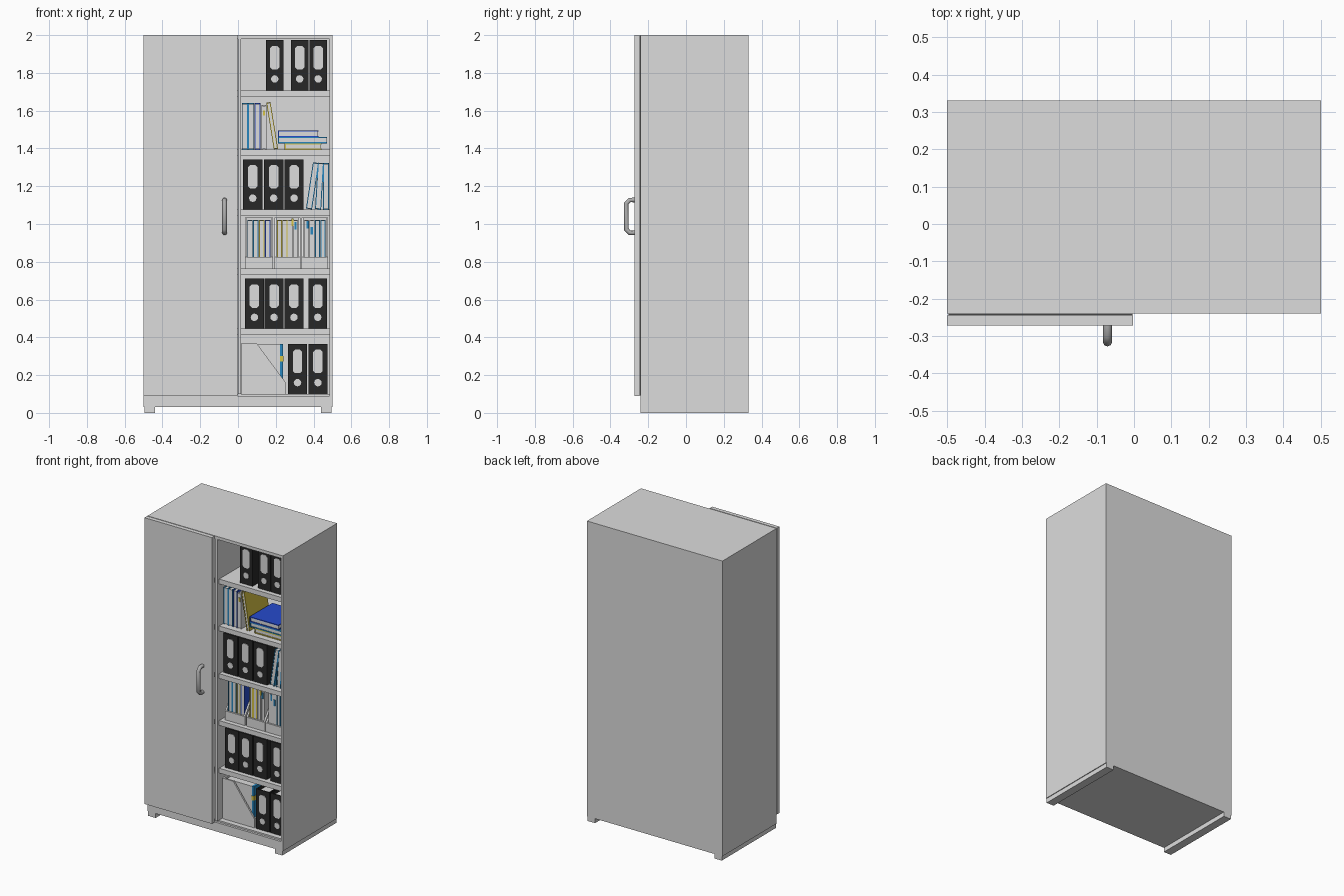
import bpy, bmesh, math
from mathutils import Matrix, Vector

if "Cube" in bpy.data.objects:
    bpy.data.objects.remove(bpy.data.objects["Cube"])


def material(name, r, g, b):
    m = bpy.data.materials.new(name)
    m.diffuse_color = (r, g, b, 1)
    m.use_nodes = True
    m.node_tree.nodes["Principled BSDF"].inputs["Base Color"].default_value = m.diffuse_color
    return m


GREY = material("light_grey", 0.72, 0.72, 0.72)
BLACK = material("black", 0.02, 0.02, 0.02)
CYAN = material("cyan_blue", 0.02, 0.24, 0.52)
BLUE = material("deep_blue", 0.02, 0.07, 0.6)
YELLOW = material("yellow", 0.68, 0.55, 0.06)
METAL = material("handle_grey", 0.42, 0.42, 0.42)
SEAM = material("dark_seam", 0.06, 0.06, 0.06)


def build(name, parts, loc=(0, 0, 0), rot=(0, 0, 0)):
    """parts: (points of an outline, extrusion vector, material) prisms."""
    bm = bmesh.new()
    mats = []
    for pts, vec, mat in parts:
        if mat not in mats:
            mats.append(mat)
        a = [bm.verts.new(p) for p in pts]
        b = [bm.verts.new(Vector(p) + Vector(vec)) for p in pts]
        n = len(a)
        faces = [bm.faces.new(a), bm.faces.new(b[::-1])]
        for i in range(n):
            j = (i + 1) % n
            faces.append(bm.faces.new((a[j], a[i], b[i], b[j])))
        for f in faces:
            f.material_index = mats.index(mat)
    bmesh.ops.recalc_face_normals(bm, faces=bm.faces)
    me = bpy.data.meshes.new(name)
    bm.to_mesh(me)
    bm.free()
    for m in mats:
        me.materials.append(m)
    ob = bpy.data.objects.new(name, me)
    ob.location, ob.rotation_euler = loc, rot
    bpy.context.collection.objects.link(ob)
    return ob


def box(x0, x1, y0, y1, z0, z1, mat=GREY):
    return ([(x0, y0, z0), (x1, y0, z0), (x1, y1, z0), (x0, y1, z0)], (0, 0, z1 - z0), mat)


def binder(x, z, w, h=0.265, y=-0.19, d=0.3):
    """Black lever-arch file with spine label and finger hole."""
    cx, lw, l0, l1, c = w / 2, 0.025, h - 0.155, h - 0.03, 0.012
    label = [(cx - lw, l0 + c), (cx - lw + c, l0), (cx + lw - c, l0), (cx + lw, l0 + c),
             (cx + lw, l1 - c), (cx + lw - c, l1), (cx - lw + c, l1), (cx - lw, l1 - c)]
    disc = [(cx + 0.02 * math.cos(i * math.pi / 6), 0.06 + 0.02 * math.sin(i * math.pi / 6)) for i in range(12)]
    t = 0.007
    parts = [box(0, w, 0, t, 0, h, BLACK), box(0, t, t, d, 0, h, BLACK),
             box(w - t, w, t, d, 0, h, BLACK), box(t, w - t, 0.03, d - 0.01, 0.005, h - 0.02, GREY)]
    for shape in (label, disc):
        parts.append(([(px, 0, pz) for px, pz in shape], (0, -0.003, 0), GREY))
    build("binder", parts, (x, y, z))


def book(x, z, w, h, cover, lean=0.0, y=-0.18, d=0.22):
    """Book with its page edge to the front and the spine at the back."""
    t = 0.005
    parts = [box(0, t, 0, d, 0, h, cover), box(w - t, w, 0, d, 0, h, cover),
             box(t, w - t, d - t, d, 0, h, cover), box(t, w - t, 0.003, d - t, 0.003, h - 0.004, GREY)]
    build("book", parts, (x, y, z + max(0, w * math.sin(lean))), (0, lean, 0))


def flat_book(x0, x1, z0, z1, cover, y=-0.18, d=0.24):
    """Book lying down in the stack."""
    t = 0.006
    build("flat_book", [box(x0, x1, y, y + d, z0, z0 + t, cover), box(x0, x1, y, y + d, z1 - t, z1, cover),
                        box(x0, x0 + t, y, y + d, z0 + t, z1 - t, cover),
                        box(x0 + t, x1 - 0.004, y + 0.004, y + d - 0.004, z0 + t, z1 - t, GREY)])


def holder(x, y, z, w, turn=0.0, d=0.235, h=0.27, low=0.06):
    """Magazine holder with sloping side walls."""
    t = 0.011
    side = [(0, 0), (d, 0), (d, h), (d - 0.08, h), (0, low)]
    parts = [([(sx, py, pz) for py, pz in side], (t, 0, 0), GREY) for sx in (0, w - t)]
    parts += [box(t, w - t, 0, t, 0, low), box(t, w - t, d - t, d, 0, h), box(t, w - t, t, d - t, 0, 0.008)]
    build("magazine_holder", parts, (x, y, z), (0, 0, turn))


# Cabinet carcass
F, B = -0.24, 0.33
build("left_side", [box(-0.5, -0.485, F, B, 0.03, 2)])
build("right_side", [box(0.485, 0.5, F, B, 0.03, 2)])
build("back_panel", [box(-0.485, 0.485, B - 0.015, B, 0.03, 2)])
build("top_panel", [box(-0.485, 0.485, F, B - 0.015, 1.98, 2)])
build("base", [box(-0.485, 0.485, F, B - 0.015, 0.03, 0.09)])
build("floor_panel", [box(-0.485, 0.485, -0.225, B - 0.015, 0.09, 0.1)])
build("divider", [box(0, 0.015, F, B - 0.015, 0.1, 1.98)])
for s in (-1, 1):
    build("foot_rail", [box(min(s * 0.44, s * 0.495), max(s * 0.44, s * 0.495), F, B, 0, 0.03)])

# Shelves in both halves
SHELF = [0.1, 0.446, 0.764, 1.077, 1.395, 1.708]
for z in SHELF[1:]:
    build("shelf", [box(0.015, 0.485, -0.22, B - 0.015, z - 0.032, z)])
    build("hidden_shelf", [box(-0.485, 0, -0.22, B - 0.015, z - 0.032, z)])

# Door with dark gap behind it, and rail above the opening
build("door", [box(-0.5, -0.003, -0.272, -0.245, 0.09, 2)])
build("door_gap", [box(-0.497, -0.004, -0.245, F, 0.093, 1.997, SEAM)])

# Door handle: swept bracket with chamfered corners
cu = bpy.data.curves.new("door_handle", "CURVE")
cu.dimensions = "3D"
cu.bevel_depth, cu.bevel_resolution, cu.use_fill_caps = 0.0125, 2, True
sp = cu.splines.new("POLY")
path = [(-0.268, 0.953), (-0.298, 0.953), (-0.316, 0.972), (-0.316, 1.108), (-0.298, 1.127), (-0.268, 1.127)]
sp.points.add(len(path) - 1)
for p, (y, z) in zip(sp.points, path):
    p.co = (-0.071, y, z, 1)
cu.materials.append(METAL)
bpy.context.collection.objects.link(bpy.data.objects.new("door_handle", cu))

# Binders by shelf: (shelf index, width, left edges)
for i, w, xs in ((5, 0.093, (0.148, 0.28, 0.378)), (3, 0.102, (0.027, 0.138, 0.246)),
                 (1, 0.1, (0.037, 0.141, 0.246, 0.372)), (0, 0.1, (0.265, 0.373))):
    for x in xs:
        binder(x, SHELF[i], w)

# Standing books on the second shelf from the top, one leaning
for x, c in ((0.02, CYAN), (0.054, CYAN), (0.088, BLUE)):
    book(x, SHELF[4], 0.032, 0.245, c)
book(0.124, SHELF[4], 0.026, 0.235, GREY)
book(0.19, SHELF[4], 0.022, 0.25, YELLOW, -0.16)
build("yellow_tag", [box(0.132, 0.142, -0.183, -0.177, 1.575, 1.6, YELLOW)])

# Stack of lying books
flat_book(0.247, 0.443, 1.395, 1.427, YELLOW)
flat_book(0.212, 0.472, 1.427, 1.46, CYAN)
flat_book(0.212, 0.425, 1.46, 1.495, BLUE)

# Leaning books beside the binders
book(0.36, SHELF[3], 0.032, 0.248, CYAN, 0.15)
book(0.408, SHELF[3], 0.032, 0.246, CYAN, 0.06)
book(0.45, SHELF[3], 0.032, 0.245, CYAN)

# Three magazine holders with books
sets = ((0.037, 0.148, (CYAN, CYAN, YELLOW, BLUE)), (0.194, 0.138, (YELLOW, YELLOW, GREY, GREY)),
        (0.337, 0.14, (GREY, GREY, CYAN, CYAN)))
for x, w, colours in sets:
    holder(x, -0.19, SHELF[2], w)
    step = (w - 0.024) / 4
    for k, c in enumerate(colours):
        book(x + 0.012 + k * step, SHELF[2] + 0.008, step - 0.002, 0.25, c, 0, -0.175, 0.2)
for x, z, c in ((0.283, 0.99, YELLOW), (0.298, 0.97, CYAN), (0.363, 0.975, CYAN), (0.385, 0.945, CYAN)):
    build("book_tag", [box(x, x + 0.012, -0.178, -0.172, z, z + 0.04, c)])

# Sideways holder on the floor with a folder inside
holder(0.253, -0.19, SHELF[0], 0.11, math.pi / 2)
build("folder", [box(0.035, 0.222, -0.17, -0.1, 0.11, 0.362), box(0.222, 0.238, -0.172, -0.098, 0.11, 0.364, CYAN)])
build("folder_tag", [box(0.222, 0.241, -0.175, -0.13, 0.272, 0.3, YELLOW)])
